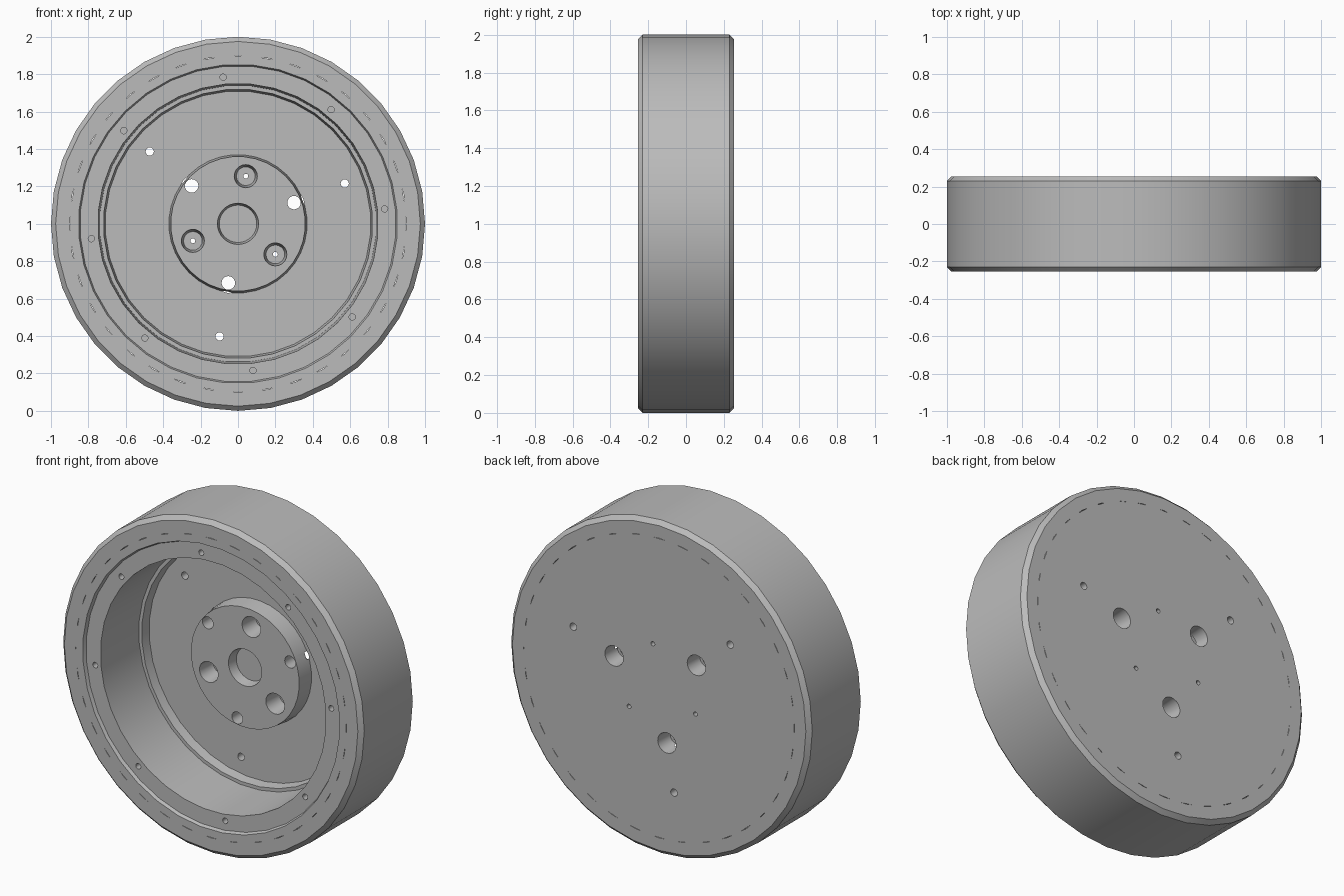
import bpy, bmesh
from math import cos, sin, radians, pi

cube = bpy.data.objects.get("Cube")
if cube:
    bpy.data.objects.remove(cube)

grey = bpy.data.materials.new("plain_grey")
grey.use_nodes = True
colour = (0.5, 0.5, 0.5, 1)
grey.diffuse_color = colour
grey.node_tree.nodes["Principled BSDF"].inputs["Base Color"].default_value = colour


def lathe(name, profile, segs, x=0, z=1, closed=False, phase=0):
    """Revolve (radius, y) points about the y direction; cap the ends unless closed."""
    bm = bmesh.new()
    rings = []
    for r, y in profile:
        angles = [2 * pi * (i + phase) / segs for i in range(segs)]
        rings.append([bm.verts.new((x + r * cos(a), y, z + r * sin(a))) for a in angles])
    pairs = list(zip(rings, rings[1:]))
    if closed:
        pairs.append((rings[-1], rings[0]))
    else:
        bm.faces.new(rings[0])
        bm.faces.new(rings[-1])
    for a, b in pairs:
        for i in range(segs):
            j = (i + 1) % segs
            bm.faces.new((a[i], a[j], b[j], b[i]))
    bmesh.ops.recalc_face_normals(bm, faces=bm.faces)
    mesh = bpy.data.meshes.new(name)
    bm.to_mesh(mesh)
    bm.free()
    mesh.materials.append(grey)
    obj = bpy.data.objects.new(name, mesh)
    bpy.context.collection.objects.link(obj)
    return obj


def hole_circle(name, profile, segs, radius, start, count):
    """Cutters spread evenly on a circle."""
    for k in range(count):
        a = radians(start + k * 360 / count)
        cutters.append(lathe(name, profile, segs, radius * cos(a), 1 + radius * sin(a)))


SEGS = 36
FRONT, BACK = -0.255, 0.255
FLOOR, HUB = 0.17, 0.067

# Outer band with chamfered edges
band = lathe("outer_band", [
    (0.9, FRONT), (0.975, FRONT), (1, FRONT + 0.025),
    (1, BACK - 0.025), (0.975, BACK), (0.9, BACK)], SEGS, closed=True)

# Wheel body: hub, dished floor, stepped wall, recessed ring and flat back
wheel = lathe("wheel_body", [
    (0.36, HUB), (0.37, FLOOR), (0.71, FLOOR), (0.72, 0.115), (0.74, 0.115),
    (0.75, FRONT + 0.02), (0.845, FRONT + 0.02), (0.853, FRONT),
    (0.9, FRONT), (0.9, BACK)], SEGS, phase=0.5)

# Holes
cutters = [lathe("bore_cutter", [(0.112, HUB - 0.01), (0.1, HUB + 0.06)], 32)]
hole_circle("pocket_cutter", [(0.063, HUB - 0.01), (0.05, 0.18), (0.013, 0.18),
                              (0.013, BACK + 0.01)], 20, 0.258, 80.7, 3)
hole_circle("bolt_cutter", [(0.036, HUB - 0.01), (0.036, 0.15), (0.052, 0.15),
                            (0.062, BACK + 0.01)], 20, 0.32, 20.7, 3)
hole_circle("floor_cutter", [(0.022, FLOOR - 0.01), (0.022, BACK + 0.01)], 16, 0.61, 20.7, 3)
hole_circle("ring_cutter", [(0.017, FRONT), (0.017, FRONT + 0.1)], 14, 0.788, 5.8, 8)

bpy.context.view_layer.objects.active = wheel
for cutter in cutters:
    cut = wheel.modifiers.new("hole", "BOOLEAN")
    cut.operation = "DIFFERENCE"
    cut.solver = "EXACT"
    cut.object = cutter
    bpy.ops.object.modifier_apply(modifier=cut.name)
    bpy.data.objects.remove(cutter)

# Smooth curves, crisp edges
for obj in (band, wheel):
    bpy.ops.object.select_all(action="DESELECT")
    obj.select_set(True)
    bpy.context.view_layer.objects.active = obj
    bpy.ops.object.shade_smooth_by_angle(angle=radians(30))
